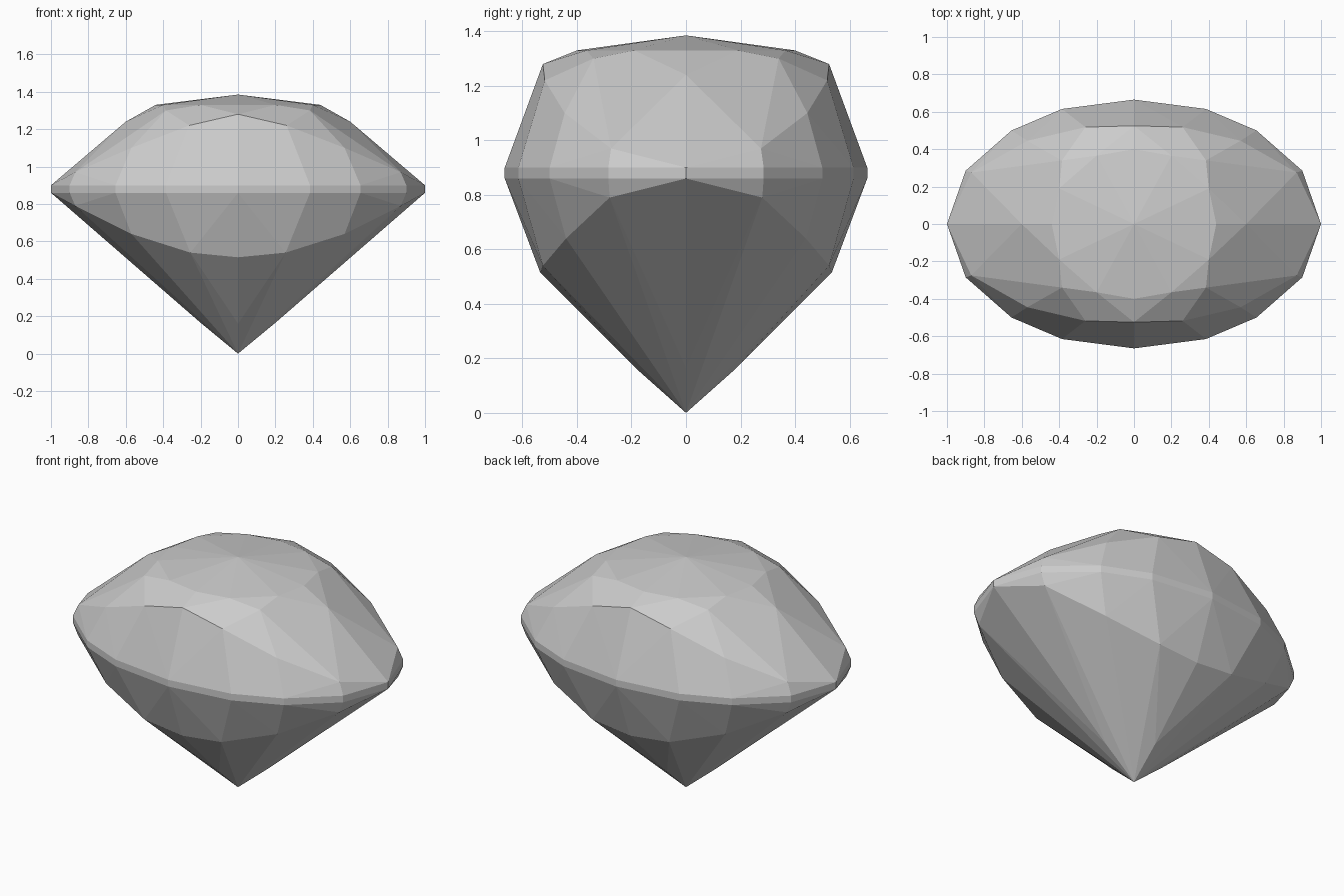
import bpy
import bmesh

cube = bpy.data.objects.get("Cube")
if cube:
    bpy.data.objects.remove(cube, do_unlink=True)

# One quarter of each ring of facet corners; mirrored in x and y below
GIRDLE = [(1, 0), (0.9, 0.285), (0.655, 0.5), (0.385, 0.615), (0, 0.665)]
TABLE = [(0.44, 0), (0.4, 0.19), (0.2, 0.365), (0, 0.4)]
CROWN = [(0.385, 0.34, 1.3), (0.6, 0, 1.24), (0, 0.525, 1.28),
         (0.26, 0.518, 1.22), (0.57, 0.445, 1.1), (0.87, 0.275, 0.97)]
PAVILION = [(0, 0.535, 0.515), (0.255, 0.525, 0.54), (0.57, 0.44, 0.64),
            (0.87, 0.28, 0.79), (0.2, 0, 0.165), (0, 0.18, 0.16)]
TIPS = [(0, 0, 1.385), (0, 0, 0)]


def at_height(ring, z):
    return [(x, y, z) for x, y in ring]


def mirrored(points):
    return {(sx * x, sy * y, z) for x, y, z in points
            for sx in (1, -1) for sy in (1, -1)}


# Cut stone: the convex shell around all facet corners
corners = (at_height(GIRDLE, 0.86) + at_height(GIRDLE, 0.9)
           + at_height(TABLE, 1.33) + CROWN + PAVILION + TIPS)
bm = bmesh.new()
for co in sorted(mirrored(corners)):
    bm.verts.new(co)
bmesh.ops.convex_hull(bm, input=bm.verts)
loose = [v for v in bm.verts if not v.link_faces]
bmesh.ops.delete(bm, geom=loose, context='VERTS')
bmesh.ops.dissolve_limit(bm, angle_limit=0.01, verts=bm.verts, edges=bm.edges)
bmesh.ops.recalc_face_normals(bm, faces=bm.faces)

mesh = bpy.data.meshes.new("cut_gem")
bm.to_mesh(mesh)
bm.free()
gem = bpy.data.objects.new("cut_gem", mesh)
bpy.context.collection.objects.link(gem)

# Pale grey stone
grey = (0.6, 0.6, 0.6, 1)
mat = bpy.data.materials.new("pale_grey")
mat.use_nodes = True
mat.diffuse_color = grey
mat.node_tree.nodes["Principled BSDF"].inputs["Base Color"].default_value = grey
mesh.materials.append(mat)
